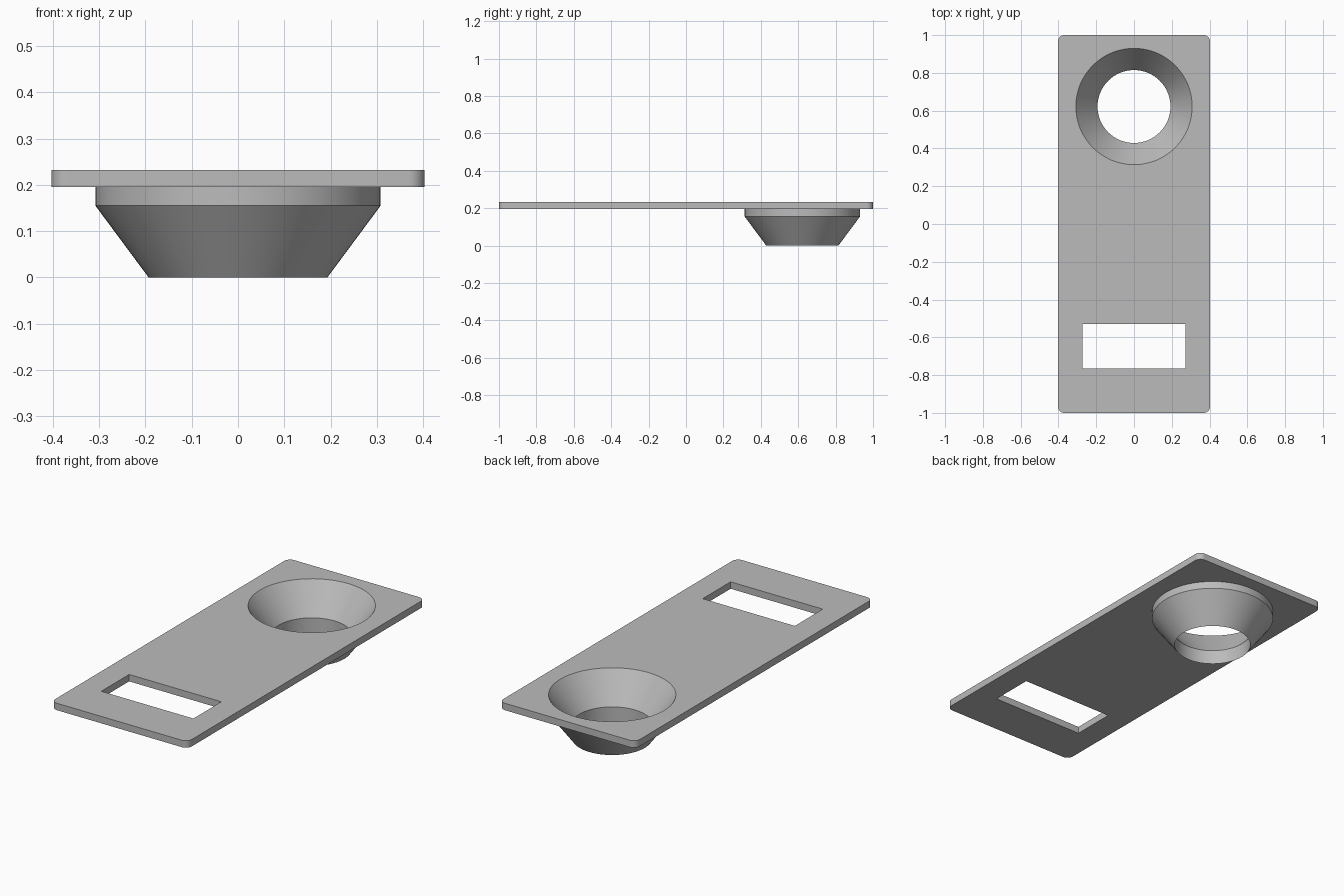
import bpy, bmesh, math
from mathutils import Matrix, Vector

default = bpy.data.objects.get("Cube")
if default:
    bpy.data.objects.remove(default, do_unlink=True)

grey = bpy.data.materials.new("plain grey")
grey.use_nodes = True
colour = (0.5, 0.5, 0.5, 1)
grey.diffuse_color = colour
grey.node_tree.nodes["Principled BSDF"].inputs["Base Color"].default_value = colour

PLATE_BOTTOM, PLATE_TOP = 0.195, 0.232
RIM, THROAT, SIDES = 0.308, 0.193, 64
CENTRE = Vector((0, 0.622, 0))


def make_object(name, bm):
    bmesh.ops.recalc_face_normals(bm, faces=bm.faces)
    mesh = bpy.data.meshes.new(name)
    bm.to_mesh(mesh)
    bm.free()
    mesh.materials.append(grey)
    obj = bpy.data.objects.new(name, mesh)
    bpy.context.collection.objects.link(obj)
    return obj


def box(name, size, centre, corner=0):
    bm = bmesh.new()
    bmesh.ops.create_cube(bm, size=1, matrix=Matrix.Translation(centre) @ Matrix.Diagonal((*size, 1)))
    if corner:
        upright = [e for e in bm.edges if abs(e.verts[0].co.z - e.verts[1].co.z) > 0.01]
        bmesh.ops.bevel(bm, geom=upright, offset=corner, segments=8, profile=0.5, affect='EDGES')
    return make_object(name, bm)


def lathe(name, profile):
    """Spin a closed (radius, height) profile about the funnel axis."""
    bm = bmesh.new()
    rings = [[bm.verts.new(CENTRE + Vector((r * math.cos(a), r * math.sin(a), z)))
              for a in (math.tau * i / SIDES for i in range(SIDES))] for r, z in profile]
    for k, low in enumerate(rings):
        high = rings[(k + 1) % len(rings)]
        for i in range(SIDES):
            j = (i + 1) % SIDES
            bm.faces.new((low[i], low[j], high[j], high[i]))
    return make_object(name, bm)


def cut(target, cutter):
    bpy.context.view_layer.objects.active = target
    mod = target.modifiers.new("cut", 'BOOLEAN')
    mod.operation, mod.solver, mod.object = 'DIFFERENCE', 'EXACT', cutter
    bpy.ops.object.modifier_apply(modifier=mod.name)
    bpy.data.objects.remove(cutter, do_unlink=True)


# Flat plate with rounded corners
mid = (PLATE_BOTTOM + PLATE_TOP) / 2
plate = box("plate", (0.806, 2, PLATE_TOP - PLATE_BOTTOM), (0, 0, mid), corner=0.035)

# Rectangular slot near the front
cut(plate, box("slot_cutter", (0.544, 0.235, 0.2), (0, -0.647, mid)))

# Round opening for the funnel
bm = bmesh.new()
bmesh.ops.create_cone(bm, cap_ends=True, segments=SIDES, radius1=RIM, radius2=RIM, depth=0.2,
                      matrix=Matrix.Translation(CENTRE + Vector((0, 0, mid))))
cut(plate, make_object("opening_cutter", bm))

# Funnel: tapered inside and out, with a short collar and a straight throat
funnel = lathe("funnel", [(THROAT, 0), (RIM, 0.155), (RIM, PLATE_TOP), (THROAT, 0.077)])

# Smooth round walls, crisp edges
bpy.ops.object.select_all(action='DESELECT')
for obj in (plate, funnel):
    obj.select_set(True)
bpy.context.view_layer.objects.active = plate
bpy.ops.object.shade_smooth_by_angle(angle=math.radians(30))
